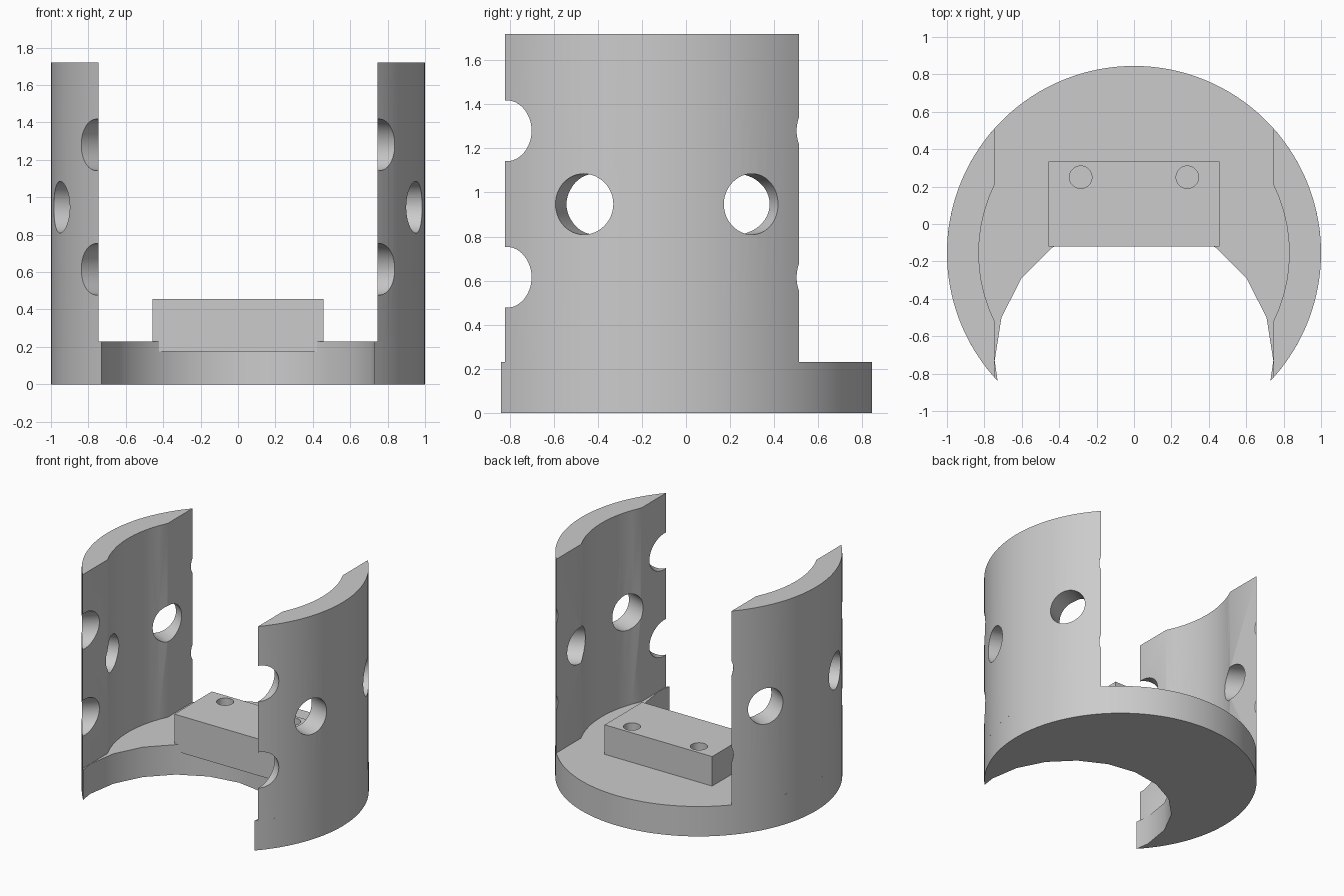
import bpy, bmesh
from math import sin, cos, radians
from mathutils import Vector, Matrix

if "Cube" in bpy.data.objects:
    bpy.data.objects.remove(bpy.data.objects["Cube"], do_unlink=True)

CY = -0.155          # axis of the drum in y
R_IN, CUT_X = 0.83, 0.745
BASE_H, WALL_H = 0.23, 1.72

grey = bpy.data.materials.new("plain grey")
grey.use_nodes = True
grey.diffuse_color = (0.6, 0.6, 0.6, 1)
grey.node_tree.nodes["Principled BSDF"].inputs["Base Color"].default_value = (0.6, 0.6, 0.6, 1)


def arc(cy, r, start, end, steps):
    """Points on an arc centred on (0, cy), angles in degrees."""
    angles = [radians(start + (end - start) * i / steps) for i in range(steps + 1)]
    return [(r * cos(a), cy + r * sin(a)) for a in angles]


def make(name, bm):
    bmesh.ops.recalc_face_normals(bm, faces=bm.faces)
    mesh = bpy.data.meshes.new(name)
    bm.to_mesh(mesh)
    bm.free()
    mesh.materials.append(grey)
    obj = bpy.data.objects.new(name, mesh)
    bpy.context.collection.objects.link(obj)
    return obj


def extrude(name, outline, z0, z1):
    bm = bmesh.new()
    face = bm.faces.new([bm.verts.new((x, y, z0)) for x, y in outline])
    top = bmesh.ops.extrude_face_region(bm, geom=[face])["geom"]
    verts = [v for v in top if isinstance(v, bmesh.types.BMVert)]
    bmesh.ops.translate(bm, verts=verts, vec=(0, 0, z1 - z0))
    return make(name, bm)


def activate(obj):
    bpy.ops.object.select_all(action="DESELECT")
    obj.select_set(True)
    bpy.context.view_layer.objects.active = obj


def drill(obj, centre, direction, radius, depth):
    """Cut a round hole centred on a point along a direction."""
    bm = bmesh.new()
    turn = Vector(direction).to_track_quat("Z", "Y").to_matrix().to_4x4()
    bmesh.ops.create_cone(bm, cap_ends=True, segments=48, radius1=radius, radius2=radius,
                          depth=depth, matrix=Matrix.Translation(centre) @ turn)
    cutter = make("hole_cutter", bm)
    cutter.hide_render = True
    mod = obj.modifiers.new("hole", "BOOLEAN")
    mod.operation, mod.solver, mod.object = "DIFFERENCE", "EXACT", cutter
    activate(obj)
    bpy.ops.object.modifier_apply(modifier=mod.name)
    bpy.data.objects.remove(cutter, do_unlink=True)


def smooth(obj):
    activate(obj)
    bpy.ops.object.shade_smooth_by_angle(angle=radians(30))


# Base: round plate with a coarse round bite out of the front
base = extrude("base_plate", arc(CY, 1, -43.2, 223.2, 96) + arc(-0.73, CUT_X, 180, 0, 10), 0, BASE_H)
smooth(base)

# Side wall: slice of the drum, hollowed inside, then mirrored
outer = arc(CY, 1, -41.84, 41.84, 32)
inner = arc(CY, R_IN, 26.15, -26.15, 10)
wall = extrude("side_walls", outer + inner, BASE_H - 0.01, WALL_H)

# Radial holes: a middle row, and rows above and below that notch the ends
for z, angles in ((0.615, (-41, 49)), (0.947, (-18, 27)), (1.28, (-41, 49))):
    for a in angles:
        d = Vector((cos(radians(a)), sin(radians(a)), 0))
        drill(wall, Vector((0, CY, z)) + d * 0.9, d, 0.138, 0.8)

mirror = wall.modifiers.new("mirror", "MIRROR")
activate(wall)
bpy.ops.object.modifier_apply(modifier=mirror.name)
smooth(wall)

# Mounting block with two blind screw holes
w = 0.457
block = extrude("mounting_block", [(-w, -0.12), (w, -0.12), (w, 0.335), (-w, 0.335)], 0.175, w)
for x in (-0.285, 0.285):
    drill(block, Vector((x, 0.25, w)), (0, 0, 1), 0.06, 0.46)
smooth(block)
